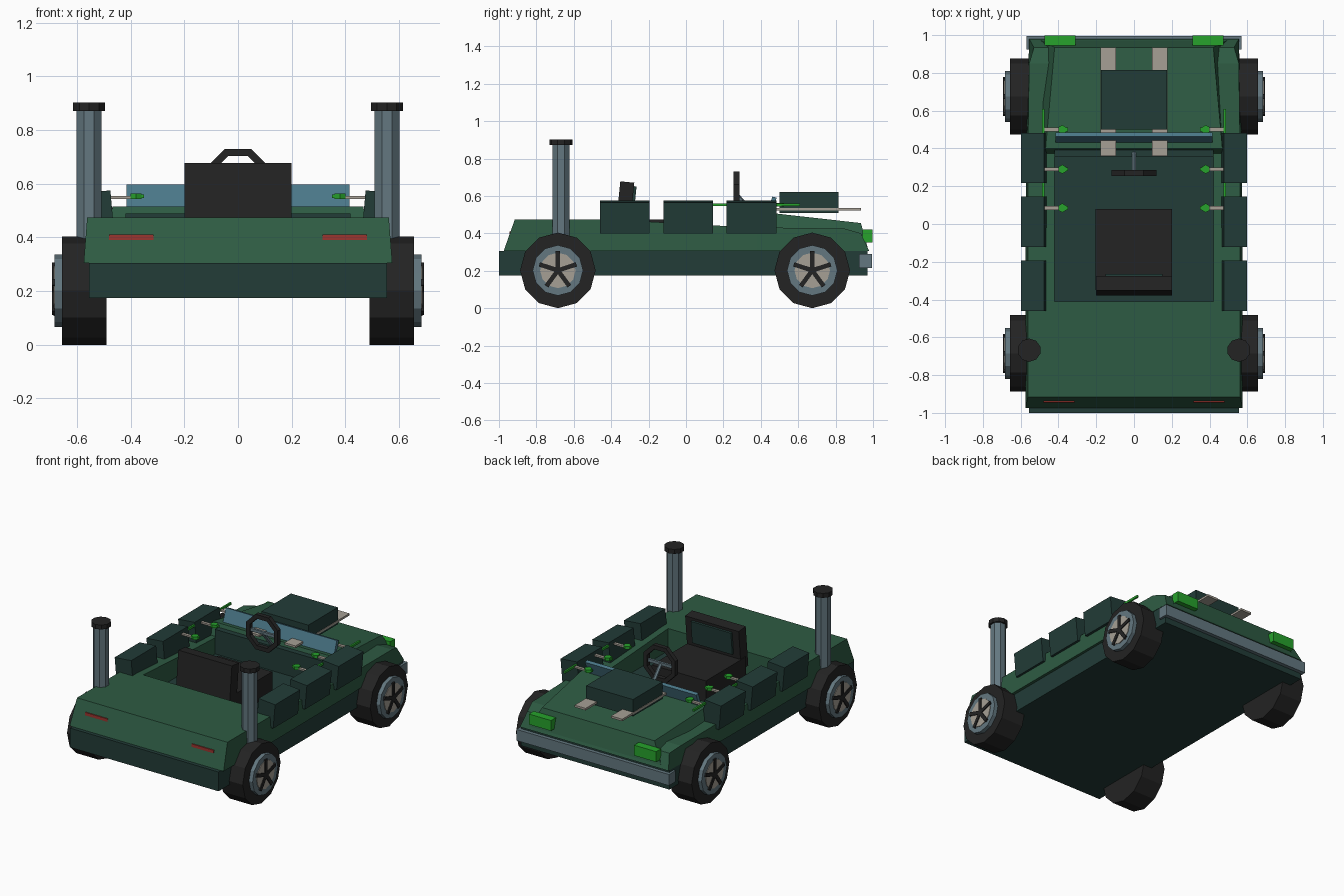
import bpy, bmesh, math
from mathutils import Matrix, Vector

if "Cube" in bpy.data.objects:
    bpy.data.objects.remove(bpy.data.objects["Cube"])


def material(name, r, g, b):
    m = bpy.data.materials.new(name)
    m.diffuse_color = (r, g, b, 1)
    m.use_nodes = True
    m.node_tree.nodes["Principled BSDF"].inputs["Base Color"].default_value = m.diffuse_color
    return m


GREEN = material("body green", 0.027, 0.105, 0.056)
DARK = material("dark green", 0.016, 0.045, 0.039)
BLACK = material("black", 0.017, 0.017, 0.017)
STEEL = material("steel grey", 0.125, 0.185, 0.215)
GLASS = material("glass blue", 0.07, 0.19, 0.25)
BEIGE = material("beige", 0.38, 0.35, 0.30)
RED = material("red", 0.33, 0.035, 0.028)
LIME = material("bright green", 0.02, 0.36, 0.025)


def finish(name, bm, mat):
    bmesh.ops.recalc_face_normals(bm, faces=bm.faces)
    me = bpy.data.meshes.new(name)
    bm.to_mesh(me)
    bm.free()
    me.materials.append(mat)
    ob = bpy.data.objects.new(name, me)
    bpy.context.collection.objects.link(ob)
    return ob


def box(name, mat, x, y, z, tilt=None):
    """Box from (min, max) ranges; tilt = (axis, angle) about its centre."""
    bm = bmesh.new()
    bmesh.ops.create_cube(bm, size=1)
    c = Vector(((x[0] + x[1]) / 2, (y[0] + y[1]) / 2, (z[0] + z[1]) / 2))
    m = Matrix.Diagonal((x[1] - x[0], y[1] - y[0], z[1] - z[0], 1))
    if tilt:
        m = Matrix.Rotation(tilt[1], 4, tilt[0]) @ m
    bm.transform(Matrix.Translation(c) @ m)
    return finish(name, bm, mat)


def panel(name, mat, pts, inner=None, side=1):
    """Prism across x from (y, z, outer x) points; inner x is mirrored unless given."""
    bm = bmesh.new()
    a = [bm.verts.new((side * p[2], p[0], p[1])) for p in pts]
    b = [bm.verts.new((side * (-p[2] if inner is None else inner), p[0], p[1])) for p in pts]
    bm.faces.new(a)
    bm.faces.new(b[::-1])
    n = len(pts)
    for i in range(n):
        bm.faces.new((a[i], b[i], b[(i + 1) % n], a[(i + 1) % n]))
    return finish(name, bm, mat)


def rod(name, mat, p, q, r, sides=8, turn=0.0):
    """Cylinder between two points."""
    p, q = Vector(p), Vector(q)
    d = q - p
    bm = bmesh.new()
    bmesh.ops.create_cone(bm, cap_ends=True, segments=sides, radius1=r, radius2=r, depth=d.length)
    rot = Vector((0, 0, 1)).rotation_difference(d).to_matrix().to_4x4()
    bm.transform(Matrix.Translation((p + q) / 2) @ rot @ Matrix.Rotation(turn, 4, 'Z'))
    return finish(name, bm, mat)


# Chassis, cockpit floor and front bumper
box("chassis", DARK, (-0.555, 0.555), (-1.0, 0.97), (0.175, 0.305))
box("cockpit_floor", DARK, (-0.43, 0.43), (-0.42, 0.42), (0.30, 0.325))
box("front_bumper", STEEL, (-0.57, 0.57), (0.925, 0.995), (0.215, 0.29))

# Body shell
panel("rear_deck", GREEN, [(-0.975, 0.305, 0.575), (-0.915, 0.475, 0.562),
                           (-0.41, 0.475, 0.562), (-0.41, 0.305, 0.575)])
panel("front_fenders", GREEN, [(0.38, 0.305, 0.572), (0.38, 0.432, 0.562), (0.85, 0.425, 0.555),
                               (0.935, 0.40, 0.53), (0.98, 0.305, 0.555)])
panel("hood", GREEN, [(0.37, 0.42, 0.475), (0.40, 0.515, 0.468),
                      (0.935, 0.455, 0.42), (0.975, 0.31, 0.50)])
box("dashboard", DARK, (-0.42, 0.42), (0.355, 0.40), (0.32, 0.49))

for s, tag in ((1, "right"), (-1, "left")):
    def sx(a, b):
        return tuple(sorted((s * a, s * b)))

    # Side rails of the cockpit
    panel(tag + "_side_rail", GREEN, [(-0.41, 0.305, 0.575), (-0.41, 0.475, 0.562),
                                      (0.15, 0.442, 0.562), (0.38, 0.432, 0.562),
                                      (0.38, 0.305, 0.572)], 0.42, s)
    # Side storage boxes
    for i, y in enumerate((-0.327, 0.012, 0.35)):
        box(f"{tag}_side_box_{i}", DARK, sx(0.468, 0.592), (y - 0.133, y + 0.133),
            (0.405, 0.57), ('Y', s * 0.09))
    # Tool rail with clamps and knobs
    box(tag + "_tool_rail", LIME, sx(0.475, 0.487), (-0.05, 0.61), (0.545, 0.56))
    for i, y in enumerate((0.085, 0.29, 0.50)):
        box(f"{tag}_clamp_{i}", BEIGE, sx(0.39, 0.48), (y - 0.01, y + 0.01), (0.543, 0.554))
        rod(f"{tag}_knob_{i}", LIME, (s * 0.38, y, 0.543), (s * 0.38, y, 0.563), 0.024, 6)
        box(f"{tag}_knob_tip_{i}", LIME, sx(0.35, 0.40), (y - 0.01, y + 0.01), (0.546, 0.56))
    # Lights
    box(tag + "_headlight", LIME, sx(0.31, 0.475), (0.945, 0.997), (0.35, 0.42))
    box(tag + "_tail_light", RED, sx(0.315, 0.48), (-0.945, -0.92), (0.338, 0.41))
    # Exhaust stack
    rod(tag + "_exhaust", STEEL, (s * 0.555, -0.668, 0.30), (s * 0.555, -0.668, 0.88), 0.05, 8, math.pi / 8)
    rod(tag + "_exhaust_cap", BLACK, (s * 0.555, -0.668, 0.872), (s * 0.555, -0.668, 0.902), 0.062, 10)
    # Hood planks
    box(tag + "_plank", BEIGE, sx(0.095, 0.178), (0.36, 0.935), (0.522, 0.536))

    # Wheels: tyre, rim, hub disc and five spokes
    for y, end in ((0.675, "front"), (-0.685, "rear")):
        w = f"{end}_{tag}_"
        rod(w + "tyre", BLACK, (s * 0.49, y, 0.202), (s * 0.656, y, 0.202), 0.202, 12)
        rod(w + "rim", STEEL, (s * 0.60, y, 0.202), (s * 0.683, y, 0.202), 0.135, 12)
        rod(w + "hub", BEIGE, (s * 0.60, y, 0.202), (s * 0.687, y, 0.202), 0.095, 12)
        bm = bmesh.new()
        for k in range(5):
            m = (Matrix.Translation((s * 0.685, y, 0.202))
                 @ Matrix.Rotation(k * math.tau / 5, 4, 'X')
                 @ Matrix.Translation((0, 0, 0.052)) @ Matrix.Diagonal((0.016, 0.024, 0.104, 1)))
            bmesh.ops.create_cube(bm, size=1, matrix=m)
        finish(w + "spokes", bm, BLACK)

# Hood cargo and windscreen
box("hood_crate", DARK, (-0.175, 0.175), (0.50, 0.815), (0.508, 0.622))
panel("windscreen", GLASS, [(0.43, 0.505, 0.415), (0.462, 0.597, 0.415),
                            (0.485, 0.590, 0.415), (0.455, 0.505, 0.415)])

# Seat
box("seat_cushion", BLACK, (-0.205, 0.20), (-0.35, 0.08), (0.32, 0.475))
box("seat_back", BLACK, (-0.20, 0.20), (-0.365, -0.29), (0.40, 0.675), ('X', -0.1))
box("seat_back_pad", DARK, (-0.15, 0.15), (-0.288, -0.272), (0.50, 0.652), ('X', -0.1))

# Steering wheel and column
bm = bmesh.new()
rings = []
for k in range(8):
    a = (k + 0.5) * math.tau / 8
    rings.append([bm.verts.new((r * math.cos(a), y, 0.612 + r * math.sin(a)))
                  for r, y in ((0.128, 0.255), (0.128, 0.285), (0.098, 0.285), (0.098, 0.255))])
for k in range(8):
    p, q = rings[k], rings[(k + 1) % 8]
    for j in range(4):
        bm.faces.new((p[j], p[(j + 1) % 4], q[(j + 1) % 4], q[j]))
finish("steering_wheel", bm, BLACK)
rod("steering_column", STEEL, (0, 0.265, 0.612), (0, 0.385, 0.47), 0.013, 6)
box("steering_crossbar", STEEL, (-0.112, 0.112), (0.262, 0.278), (0.602, 0.622))
